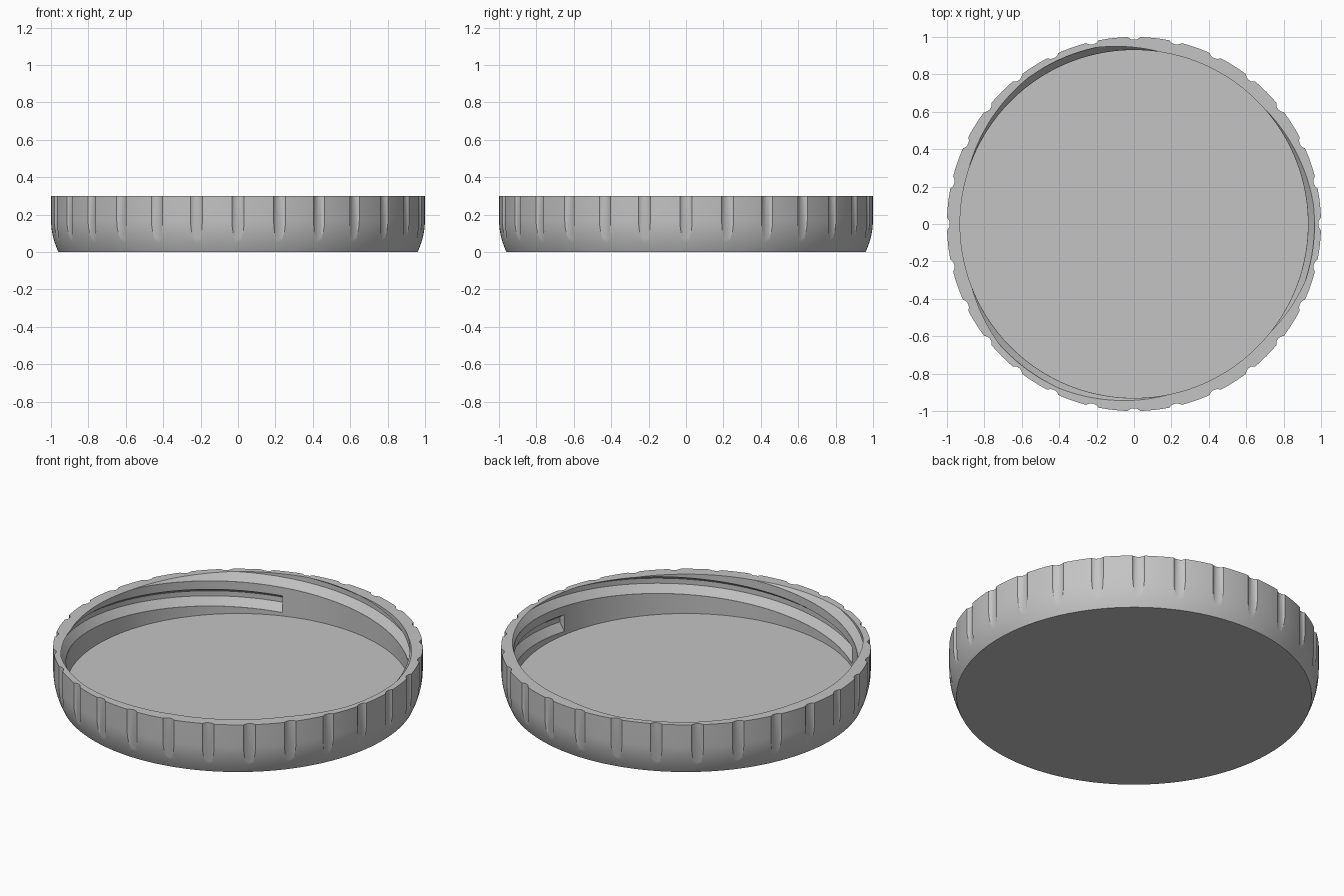
import bpy, bmesh
from math import sin, cos, pi, radians

cube = bpy.data.objects.get("Cube")
if cube:
    bpy.data.objects.remove(cube, do_unlink=True)

SEGMENTS = 224
GRIPS = 28
HEIGHT = 0.3


def polar(r, a, z):
    return (r * cos(a), r * sin(a), z)


def make_object(name, bm):
    bmesh.ops.recalc_face_normals(bm, faces=bm.faces[:])
    mesh = bpy.data.meshes.new(name)
    bm.to_mesh(mesh)
    bm.free()
    obj = bpy.data.objects.new(name, mesh)
    bpy.context.collection.objects.link(obj)
    return obj


def bridge(bm, a, b, closed=True):
    n = len(a)
    for i in range(n if closed else n - 1):
        j = (i + 1) % n
        bm.faces.new((a[i], a[j], b[j], b[i]))


def lathe(name, profile):
    """Spin an open profile and close both ends with flat discs."""
    bm = bmesh.new()
    rings = [[bm.verts.new(polar(r, 2 * pi * i / SEGMENTS, z)) for i in range(SEGMENTS)]
             for r, z in profile]
    for a, b in zip(rings, rings[1:]):
        bridge(bm, a, b)
    bm.faces.new(rings[0])
    bm.faces.new(rings[-1])
    return make_object(name, bm)


def thread_cutter(name, start):
    """Trapezoid swept along a rising helix."""
    section = [(0.915, 0), (0.931, 0), (0.965, 0.045),
               (0.965, 0.075), (0.931, 0.1), (0.915, 0.1)]
    bm = bmesh.new()
    rings = []
    for step in range(0, 191, 2):
        z0 = 0.085 + 0.00125 * step
        rings.append([bm.verts.new(polar(r, radians(start + step), z0 + z))
                      for r, z in section])
    for a, b in zip(rings, rings[1:]):
        bridge(bm, a, b)
    bm.faces.new(rings[0])
    bm.faces.new(rings[-1])
    return make_object(name, bm)


def grip_cutter(name):
    """Ring of upright rods that carve the finger grips."""
    bm = bmesh.new()
    for k in range(GRIPS):
        cx, cy, _ = polar(1.029, 2 * pi * k / GRIPS, 0)
        low, high = [[bm.verts.new((cx + 0.044 * cos(t), cy + 0.044 * sin(t), z))
                      for t in (2 * pi * i / 32 for i in range(32))]
                     for z in (0.01, HEIGHT + 0.1)]
        bridge(bm, low, high)
        bm.faces.new(low)
        bm.faces.new(high)
    return make_object(name, bm)


# Shell: flat base, rounded lower edge, straight wall, rim, inside floor
outer = [(1.0 - 0.04 * (1 - i / 10) ** 2, 0.17 * i / 10) for i in range(11)]
lid = lathe("screw_lid", outer + [(1.0, HEIGHT), (0.93, HEIGHT), (0.93, 0.065)])

# Finger grips outside and three thread channels inside
cutters = [grip_cutter("grip_cutter")]
cutters += [thread_cutter("thread_cutter", a) for a in (-10, 110, 230)]
bpy.context.view_layer.objects.active = lid
for cutter in cutters:
    cutter.hide_render = True
    mod = lid.modifiers.new("cut", 'BOOLEAN')
    mod.operation = 'DIFFERENCE'
    mod.solver = 'EXACT'
    mod.object = cutter
    bpy.ops.object.modifier_apply(modifier=mod.name)
    bpy.data.objects.remove(cutter, do_unlink=True)

# Grey plastic
grey = bpy.data.materials.new("grey_plastic")
grey.use_nodes = True
colour = (0.55, 0.55, 0.55, 1)
grey.diffuse_color = colour
grey.node_tree.nodes["Principled BSDF"].inputs["Base Color"].default_value = colour
lid.data.materials.clear()
lid.data.materials.append(grey)

bpy.ops.object.select_all(action='DESELECT')
lid.select_set(True)
bpy.ops.object.shade_smooth_by_angle(angle=radians(30))
